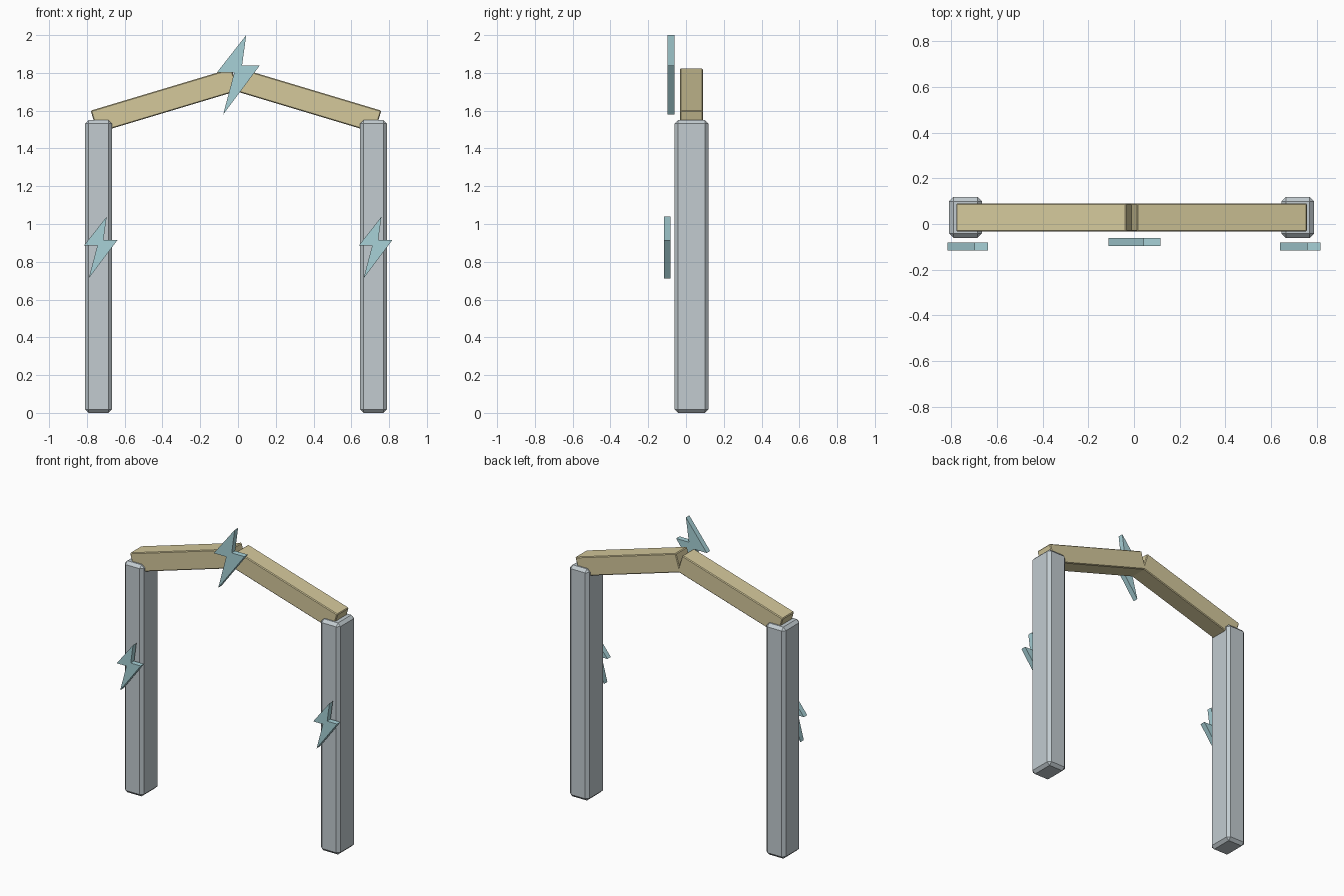
import bpy, bmesh
from math import radians

if "Cube" in bpy.data.objects:
    bpy.data.objects.remove(bpy.data.objects["Cube"])

AXIS_X = -0.0105   # mirror plane of the frame
FRAME_Y = 0.029    # middle depth of posts and beams


def material(name, rgb):
    m = bpy.data.materials.new(name)
    m.diffuse_color = (*rgb, 1)
    m.use_nodes = True
    m.node_tree.nodes["Principled BSDF"].inputs["Base Color"].default_value = m.diffuse_color
    return m


stone = material("pale_stone", (0.54, 0.60, 0.63))
wood = material("tan_wood", (0.66, 0.58, 0.33))
ice = material("pale_blue", (0.39, 0.64, 0.68))


def finish(name, bm, mat):
    bmesh.ops.recalc_face_normals(bm, faces=bm.faces)
    mesh = bpy.data.meshes.new(name)
    bm.to_mesh(mesh)
    bm.free()
    mesh.materials.append(mat)
    ob = bpy.data.objects.new(name, mesh)
    bpy.context.collection.objects.link(ob)
    return ob


def chamfered_box(name, size, loc, chamfer, mat, tilt=0):
    bm = bmesh.new()
    bmesh.ops.create_cube(bm, size=1)
    bmesh.ops.scale(bm, vec=size, verts=bm.verts)
    ob = finish(name, bm, mat)
    ob.location = loc
    ob.rotation_euler.y = tilt
    mod = ob.modifiers.new("chamfer", 'BEVEL')
    mod.width = chamfer
    mod.segments = 1
    return ob


# Zigzag outline (x, z) about its own centre
BOLT = [(0.041, 0.21), (-0.1135, 0.013), (-0.022, 0.013),
        (-0.081, -0.21), (0.1135, 0.05), (0.019, 0.05)]


def bolt(name, x, z, y_front, scale):
    bm = bmesh.new()
    face = bm.faces.new([bm.verts.new((px * scale, 0, pz * scale)) for px, pz in BOLT])
    out = bmesh.ops.extrude_face_region(bm, geom=[face])["geom"]
    bmesh.ops.translate(bm, vec=(0, 0.036, 0),
                        verts=[v for v in out if isinstance(v, bmesh.types.BMVert)])
    ob = finish(name, bm, ice)
    ob.location = (x, y_front, z)


for side, s in (("left", -1), ("right", 1)):
    # Upright post
    chamfered_box(side + "_post", (0.143, 0.179, 1.55),
                  (AXIS_X + s * 0.7275, FRAME_Y, 0.775), 0.019, stone)
    # Sloping roof beam
    chamfered_box(side + "_beam", (0.778, 0.123, 0.123),
                  (AXIS_X + s * 0.379, FRAME_Y, 1.653), 0.005, wood, s * radians(16.7))
    # Bolt on the post
    bolt(side + "_bolt", s * 0.7275, 0.875, -0.117, 0.78)

# Large bolt at the peak
bolt("peak_bolt", 0.0025, 1.79, -0.097, 1.0)
